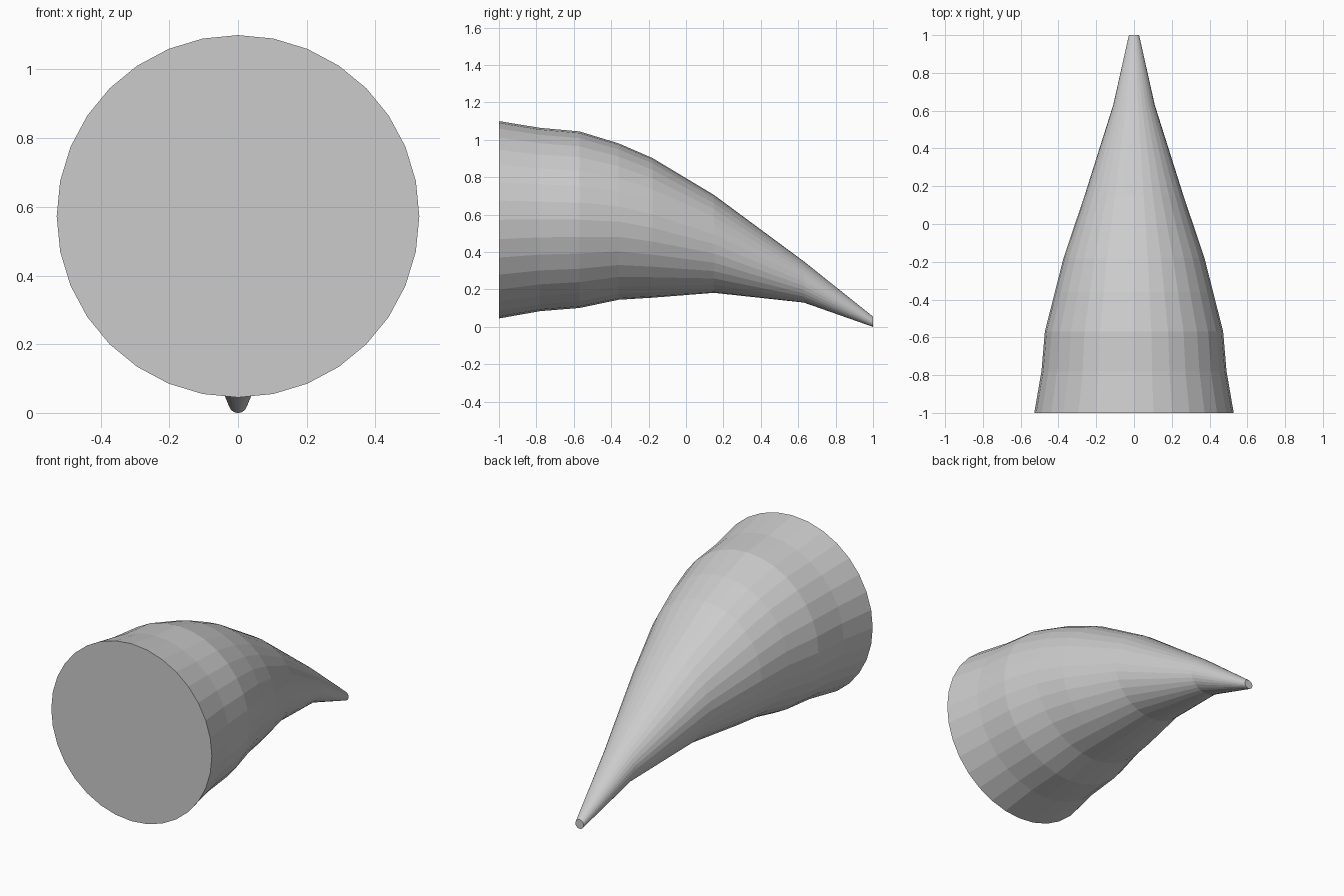
import bpy, bmesh
from math import sin, cos, pi

if "Cube" in bpy.data.objects:
    bpy.data.objects.remove(bpy.data.objects["Cube"])

SIDES = 32
# horn cross-sections: y, bottom z, top z, half width
RINGS = [
    (-1.00, 0.045, 1.100, 0.528),
    (-0.78, 0.084, 1.064, 0.490),
    (-0.57, 0.101, 1.045, 0.472),
    (-0.36, 0.145, 0.981, 0.419),
    (-0.18, 0.156, 0.903, 0.373),
    (0.15, 0.182, 0.705, 0.262),
    (0.63, 0.130, 0.350, 0.110),
    (1.00, 0.000, 0.055, 0.027),
]

# curved tapering horn, lofted through the rings
bm = bmesh.new()
loops = []
for y, lo, hi, w in RINGS:
    mid, h = (lo + hi) / 2, (hi - lo) / 2
    loops.append([bm.verts.new((w * cos(2 * pi * i / SIDES), y,
                                mid + h * sin(2 * pi * i / SIDES)))
                  for i in range(SIDES)])
for a, b in zip(loops, loops[1:]):
    for i in range(SIDES):
        j = (i + 1) % SIDES
        bm.faces.new((a[i], a[j], b[j], b[i]))

# flat base and tip caps
bm.faces.new(loops[0])
bm.faces.new(loops[-1])
bmesh.ops.recalc_face_normals(bm, faces=bm.faces)

mesh = bpy.data.meshes.new("horn")
bm.to_mesh(mesh)
bm.free()
bpy.context.collection.objects.link(bpy.data.objects.new("horn", mesh))
